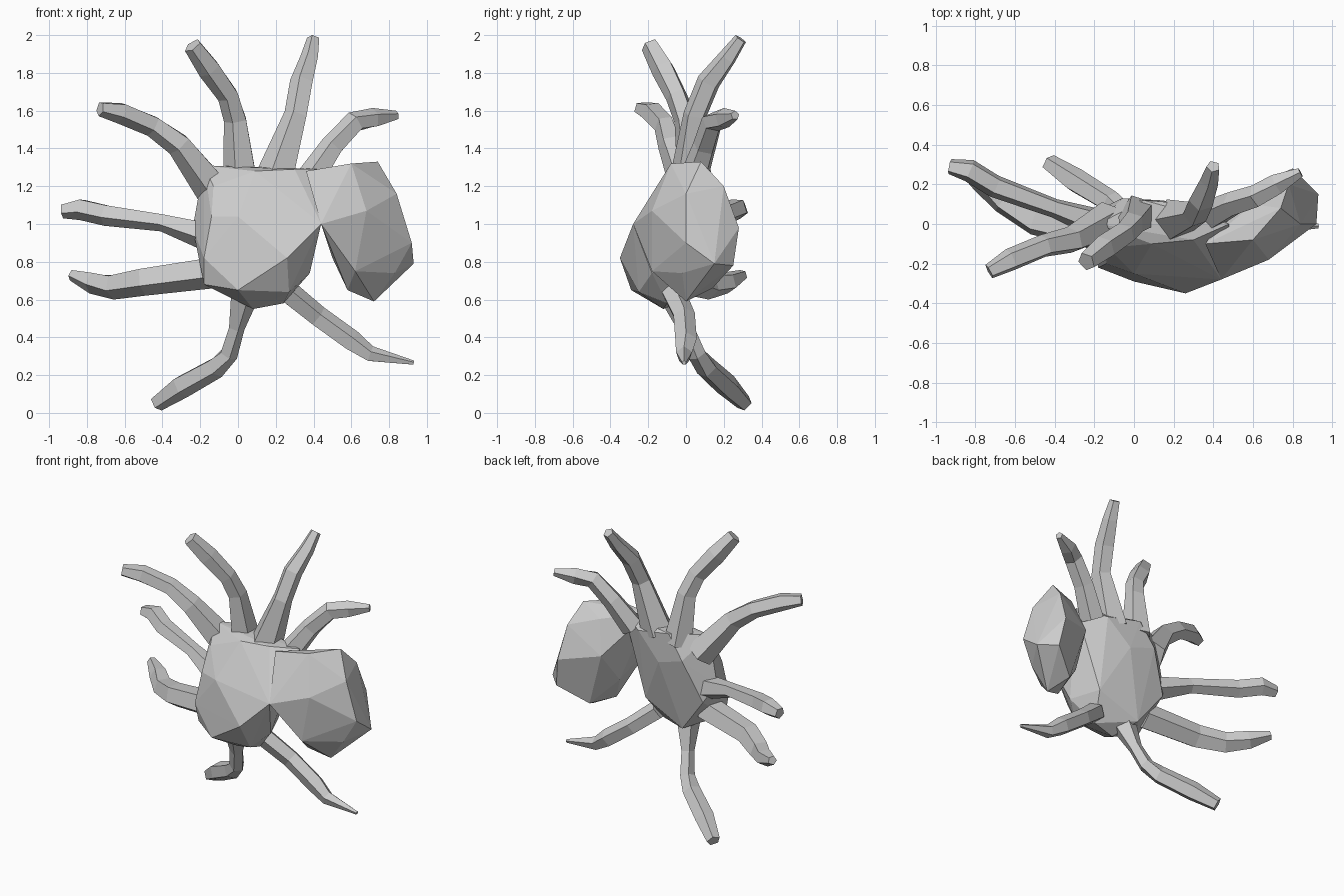
import bpy, bmesh, math
from mathutils import Vector


def finish(name, bm):
    bmesh.ops.recalc_face_normals(bm, faces=bm.faces[:])
    me = bpy.data.meshes.new(name)
    bm.to_mesh(me)
    bm.free()
    ob = bpy.data.objects.new(name, me)
    bpy.context.collection.objects.link(ob)
    return ob


def hull(name, pts):
    """Faceted solid wrapped around a few corner points."""
    bm = bmesh.new()
    for p in pts:
        bm.verts.new(p)
    bmesh.ops.convex_hull(bm, input=bm.verts[:])
    inner = [v for v in bm.verts if not v.link_faces]
    bmesh.ops.delete(bm, geom=inner, context='VERTS')
    return finish(name, bm)


def limb(name, path, sides=5):
    """Tapered low-poly tube along (x, y, z, radius) points."""
    bm = bmesh.new()
    pts = [Vector(p[:3]) for p in path]
    rings = []
    for i, p in enumerate(path):
        t = (pts[min(i + 1, len(pts) - 1)] - pts[max(i - 1, 0)]).normalized()
        u = t.cross(Vector((0, 1, 0))).normalized()
        w = t.cross(u)
        angles = [2 * math.pi * k / sides for k in range(sides)]
        rings.append([bm.verts.new(pts[i] + (u * math.cos(a) + w * math.sin(a)) * p[3])
                      for a in angles])
    for a, b in zip(rings, rings[1:]):
        for k in range(sides):
            j = (k + 1) % sides
            bm.faces.new((a[k], a[j], b[j], b[k]))
    bm.faces.new(rings[0])
    bm.faces.new(rings[-1])
    return finish(name, bm)


# Front body: bulging front, shallow pointed back
hull("body", [
    (-0.18, 0.0, 1.31), (0.09, -0.1, 1.28), (0.3, -0.08, 1.29), (0.48, 0.0, 1.29),
    (-0.13, -0.12, 1.2), (-0.14, -0.2, 1.04), (0.0, -0.25, 1.04), (-0.24, 0.0, 0.98),
    (-0.18, -0.22, 0.82), (-0.18, -0.18, 0.68), (0.0, -0.29, 0.65), (0.26, -0.35, 0.82),
    (0.27, -0.25, 0.64), (0.08, -0.12, 0.55), (0.24, -0.1, 0.58), (0.44, -0.28, 1.0),
    (0.38, -0.18, 0.74), (0.13, 0.12, 1.08), (-0.06, 0.13, 1.14), (0.0, 0.04, 0.62),
    (-0.18, 0.07, 0.86), (0.3, 0.1, 1.25), (0.3, 0.02, 0.75), (0.05, 0.12, 1.3)])

# Abdomen: joined to the body at the upper right
hull("abdomen", [
    (0.44, -0.28, 1.0), (0.36, -0.1, 1.28), (0.6, -0.08, 1.32), (0.74, 0.08, 1.33),
    (0.68, -0.18, 1.07), (0.84, 0.0, 1.16), (0.92, 0.0, 0.9), (0.62, -0.18, 0.75),
    (0.72, 0.0, 0.59), (0.58, -0.06, 0.65), (0.83, -0.02, 0.74), (0.93, 0.15, 0.79),
    (0.8, 0.28, 0.98), (0.83, 0.25, 0.78), (0.78, 0.2, 1.2), (0.54, 0.17, 1.03),
    (0.6, 0.1, 1.25), (0.5, 0.02, 0.82), (0.65, 0.14, 0.66)])

# Eight bent legs
limb("upper_leg_inner_left", [
    (0.02, 0.05, 1.22, .1), (-0.01, 0.0, 1.55, .065), (-0.05, -0.05, 1.68, .06),
    (-0.15, -0.12, 1.82, .065), (-0.24, -0.19, 1.945, .05)])
limb("upper_leg_outer_left", [
    (-0.12, 0.02, 1.17, .1), (-0.31, -0.08, 1.42, .07), (-0.45, -0.11, 1.52, .06),
    (-0.62, -0.18, 1.59, .06), (-0.73, -0.24, 1.61, .04)])
limb("side_leg_upper", [
    (-0.17, 0.0, 0.94, .08), (-0.4, 0.08, 1.01, .05), (-0.7, 0.19, 1.05, .06),
    (-0.83, 0.27, 1.08, .06), (-0.93, 0.29, 1.07, .04)])
limb("side_leg_lower", [
    (-0.13, -0.06, 0.75, .09), (-0.5, 0.02, 0.7, .08), (-0.66, 0.12, 0.67, .07),
    (-0.77, 0.22, 0.69, .06), (-0.88, 0.3, 0.73, .03)])
limb("lower_leg_left", [
    (0.03, -0.06, 0.62, .08), (-0.01, 0.0, 0.45, .045), (-0.05, 0.06, 0.31, .05),
    (-0.12, 0.11, 0.24, .06), (-0.3, 0.22, 0.14, .065), (-0.43, 0.31, 0.05, .045)])
limb("lower_leg_right", [
    (0.26, -0.07, 0.64, .065), (0.42, -0.01, 0.51, .06), (0.6, 0.0, 0.38, .06),
    (0.7, -0.01, 0.31, .045), (0.93, -0.01, 0.265, .012)])
limb("upper_leg_inner_right", [
    (0.2, 0.02, 1.24, .11), (0.31, 0.05, 1.58, .065), (0.34, 0.12, 1.75, .065),
    (0.38, 0.22, 1.88, .05), (0.4, 0.29, 1.98, .035)])
limb("upper_leg_outer_right", [
    (0.38, 0.04, 1.23, .08), (0.5, 0.1, 1.41, .065), (0.62, 0.14, 1.54, .06),
    (0.72, 0.2, 1.56, .055), (0.84, 0.26, 1.575, .025)])
